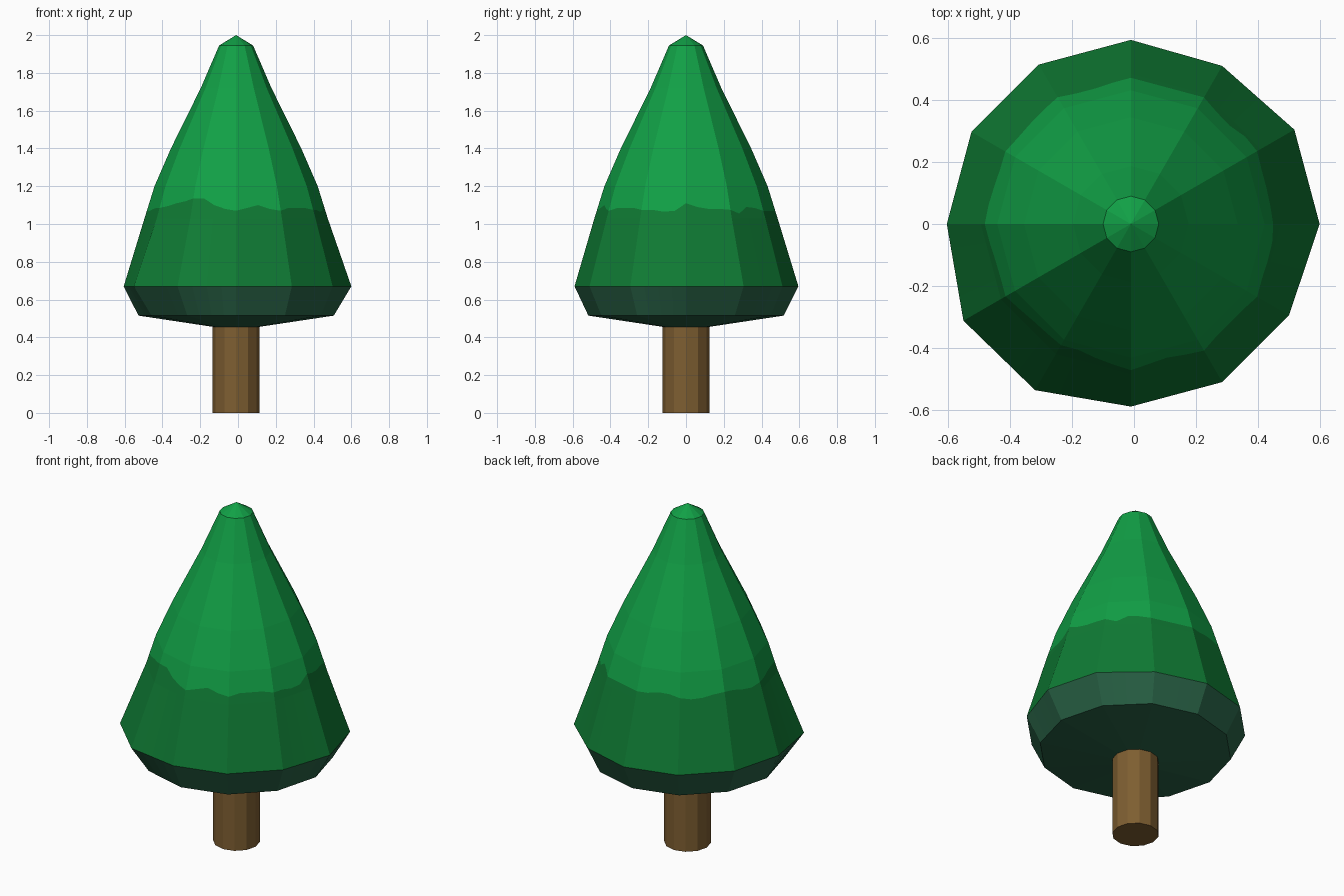
import bpy, bmesh, math

if "Cube" in bpy.data.objects:
    bpy.data.objects.remove(bpy.data.objects["Cube"])

CX, CY = -0.01, 0.0   # trunk axis
SIDES, SUB = 12, 4    # flat sides, and columns per side for the wavy colour edge


def material(name, rgb):
    m = bpy.data.materials.new(name)
    lin = [((c / 255 + 0.055) / 1.055) ** 2.4 for c in rgb]
    m.diffuse_color = (*lin, 1)
    m.use_nodes = True
    m.node_tree.nodes["Principled BSDF"].inputs["Base Color"].default_value = m.diffuse_color
    return m


def make_object(name, bm, mats):
    bmesh.ops.recalc_face_normals(bm, faces=bm.faces)
    me = bpy.data.meshes.new(name)
    bm.to_mesh(me)
    bm.free()
    for m in mats:
        me.materials.append(m)
    ob = bpy.data.objects.new(name, me)
    bpy.context.collection.objects.link(ob)
    return ob


light = material("light green", (17, 160, 70))
middle = material("middle green", (15, 123, 52))
dark = material("dark grey green", (40, 97, 69))
brown = material("bark brown", (126, 94, 49))


def ring_points(radii):
    """Points along a 12-sided outline, each side split into SUB pieces."""
    corners = [(CX + r * math.cos(i * math.pi / 6), CY + r * math.sin(i * math.pi / 6))
               for i, r in enumerate(radii)]
    pts = []
    for i, a in enumerate(corners):
        b = corners[(i + 1) % SIDES]
        for k in range(SUB):
            t = k / SUB
            pts.append((a[0] + (b[0] - a[0]) * t, a[1] + (b[1] - a[1]) * t))
    return pts


# Wavy edge between the two upper greens (hundredths above z = 1, by column)
back = [7 + 1.3 * math.sin(k * 1.1) for k in range(11)]
wave = ([11, 9, 8, 8, 7.5, 5.5, 9, 8.5, 7, 7, 7, 7, 7] + back +
        [7, 7, 8, 8.5, 8.5, 9.5, 11, 12, 13.5, 13.5, 10, 8,
         7, 8.5, 10, 8, 7, 8.5, 8.5, 8.5, 7.5, 7.5, 6.5, 7])

# Foliage rings: (height, corner radii)
rim = [.61, .61, .59, .595, .595, .595, .595, .625, .62, .59, .59, .59]
rings = [(z, ring_points(r if isinstance(r, list) else [r] * SIDES)) for z, r in
         [(.515, .517), (.67, rim), (1.03, .485), (1.2, .432),
          (1.4, .345), (1.72, .187), (1.945, .09)]]

bm = bmesh.new()
N = SIDES * SUB
loops = []
for z, pts in rings:
    loops.append([bm.verts.new((x, y, z)) for x, y in pts])
    if z == 1.03:  # insert the wavy ring on the facets above this one
        upper = rings[3][1]
        row = []
        for i in range(N):
            zz = 1 + wave[i] / 100
            t = (zz - 1.03) / .17
            row.append(bm.verts.new((pts[i][0] + (upper[i][0] - pts[i][0]) * t,
                                     pts[i][1] + (upper[i][1] - pts[i][1]) * t, zz)))
        loops.append(row)

for level in range(len(loops) - 1):
    a, b = loops[level], loops[level + 1]
    for i in range(N):
        j = (i + 1) % N
        f = bm.faces.new((a[i], a[j], b[j], b[i]))
        f.material_index = 0 if level == 0 else 1 if level < 3 else 2

# Underside and tip fans
for loop, z, mat in ((loops[0], .437, 0), (loops[-1], 2.0, 2)):
    c = bm.verts.new((CX, CY, z))
    for i in range(N):
        bm.faces.new((loop[i], loop[(i + 1) % N], c)).material_index = mat
make_object("foliage", bm, [dark, middle, light])

# Trunk
bm = bmesh.new()
bmesh.ops.create_cone(bm, cap_ends=True, segments=SIDES, radius1=.125, radius2=.125, depth=.48)
bmesh.ops.translate(bm, verts=bm.verts, vec=(CX, CY, .24))
make_object("trunk", bm, [brown])
